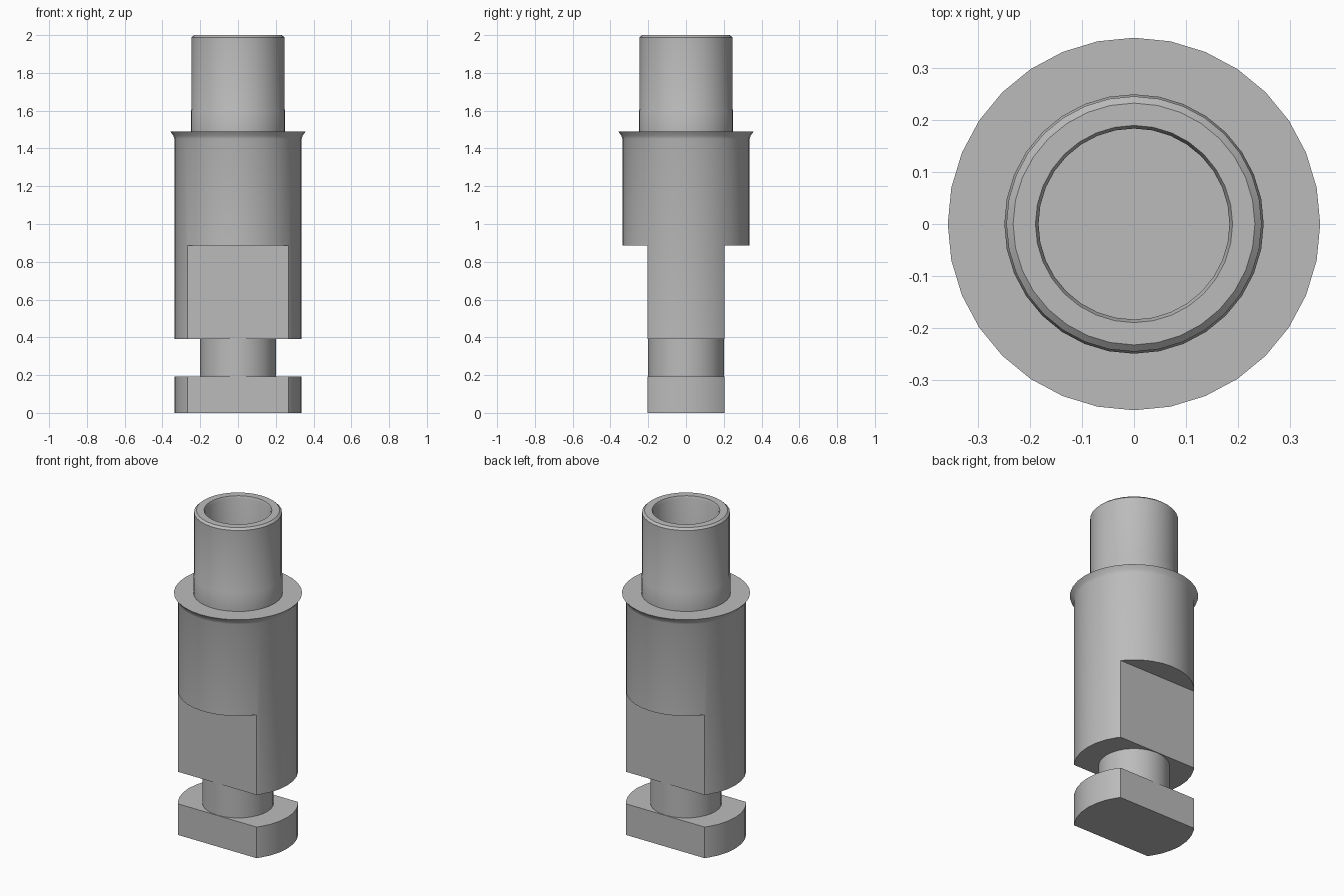
import bpy, bmesh, math
from mathutils import Matrix

SEGMENTS = 32
FLAT_Y = 0.203      # half width across the milled flats
FLAT_TOP = 0.885    # height where the flats end

old = bpy.data.objects.get("Cube")
if old:
    bpy.data.objects.remove(old, do_unlink=True)

steel = bpy.data.materials.new("plain grey metal")
steel.use_nodes = True
grey = (0.5, 0.5, 0.5, 1)
steel.diffuse_color = grey
steel.node_tree.nodes["Principled BSDF"].inputs["Base Color"].default_value = grey


def add_object(name, bm):
    bmesh.ops.recalc_face_normals(bm, faces=bm.faces)
    mesh = bpy.data.meshes.new(name)
    bm.to_mesh(mesh)
    bm.free()
    obj = bpy.data.objects.new(name, mesh)
    bpy.context.collection.objects.link(obj)
    return obj


def lathe(name, profile):
    """Spin a (radius, height) profile that starts and ends on the axis."""
    bm = bmesh.new()
    verts = [bm.verts.new((r, 0, z)) for r, z in profile]
    edges = [bm.edges.new(pair) for pair in zip(verts, verts[1:])]
    bmesh.ops.spin(bm, geom=verts + edges, cent=(0, 0, 0), axis=(0, 0, 1),
                   angle=math.tau, steps=SEGMENTS, use_merge=True)
    bmesh.ops.remove_doubles(bm, verts=bm.verts, dist=0.0001)
    obj = add_object(name, bm)
    obj.data.materials.append(steel)
    return obj


def flat_cutter(name, side):
    """Box that mills one flat away from the lower part."""
    bm = bmesh.new()
    bmesh.ops.create_cube(bm, size=1)
    bmesh.ops.scale(bm, vec=(1, 1, FLAT_TOP + 0.1), verts=bm.verts)
    bmesh.ops.transform(bm, verts=bm.verts, matrix=Matrix.Translation(
        (0, side * (FLAT_Y + 0.5), (FLAT_TOP - 0.1) / 2)))
    obj = add_object(name, bm)
    obj.hide_render = True
    return obj


# Main body with flared collar, hollow spigot and chamfered rim
body = lathe("body_and_spigot", [
    (0, 0.39), (0.337, 0.39), (0.337, 1.45), (0.342, 1.467), (0.359, 1.49),
    (0.25, 1.49), (0.25, 1.6), (0.246, 1.61), (0.246, 1.988), (0.233, 2.0),
    (0.19, 2.0), (0.184, 1.985), (0.184, 1.2), (0, 1.2)])

# Neck and foot below the body
neck = lathe("neck", [(0, 0.18), (0.2, 0.18), (0.2, 0.4), (0, 0.4)])
foot = lathe("foot", [(0, 0), (0.337, 0), (0.337, 0.192), (0, 0.192)])

# Mill the two opposite flats
cutters = [flat_cutter("front_flat_cutter", -1), flat_cutter("back_flat_cutter", 1)]
for part in (body, foot):
    bpy.context.view_layer.objects.active = part
    for cutter in cutters:
        mod = part.modifiers.new("flat", 'BOOLEAN')
        mod.operation = 'DIFFERENCE'
        mod.solver = 'EXACT'
        mod.object = cutter
        bpy.ops.object.modifier_apply(modifier=mod.name)
for cutter in cutters:
    bpy.data.objects.remove(cutter, do_unlink=True)

# Smooth the round walls and keep machined edges sharp
bpy.ops.object.select_all(action='DESELECT')
for part in (body, neck, foot):
    part.select_set(True)
bpy.context.view_layer.objects.active = body
bpy.ops.object.shade_smooth_by_angle(angle=math.radians(30))
